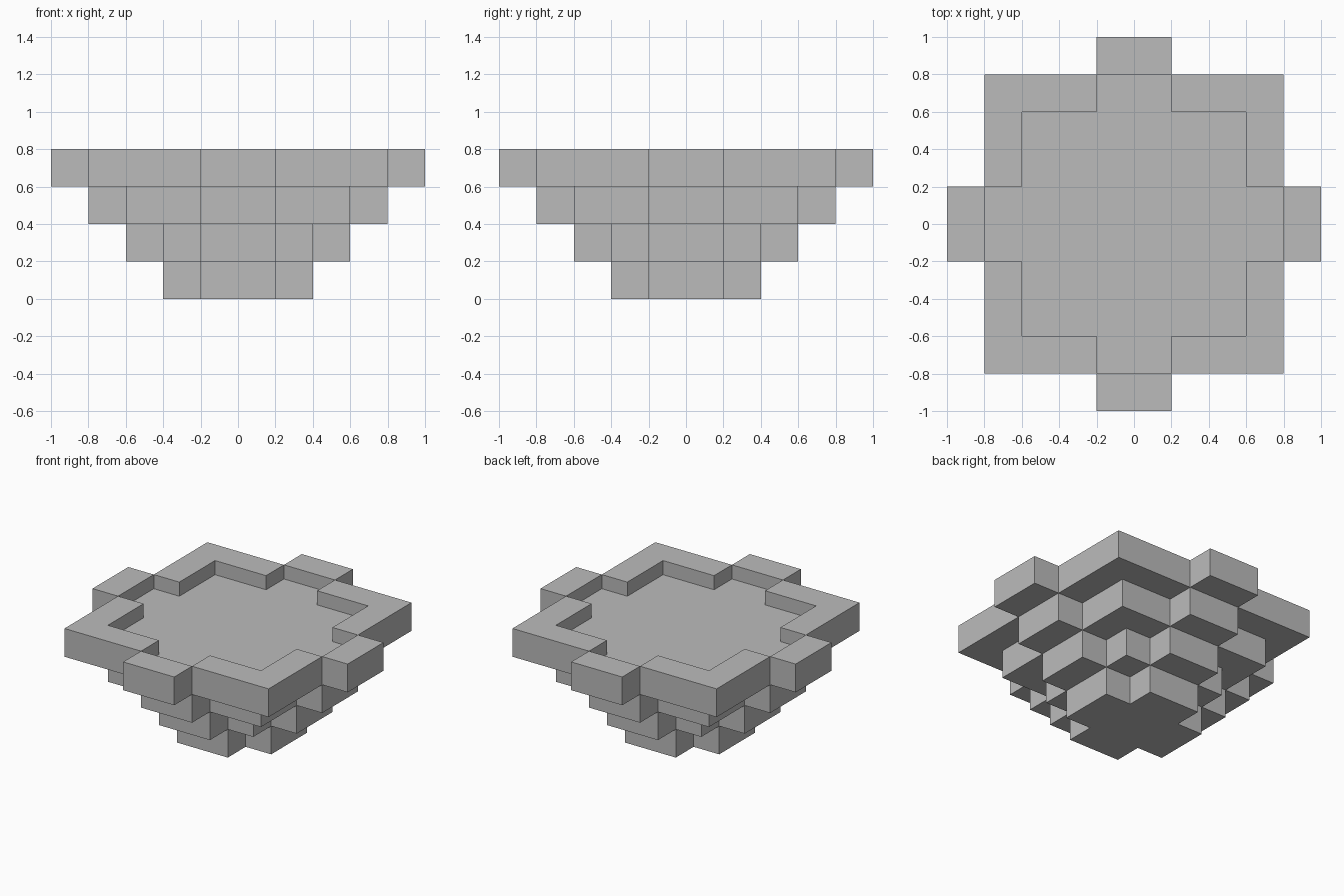
import bpy
import bmesh

if "Cube" in bpy.data.objects:
    bpy.data.objects.remove(bpy.data.objects["Cube"])

U = 0.2  # block size: step height, ledge width and half-width of the arms

stone = bpy.data.materials.new("grey_stone")
stone.use_nodes = True
stone.diffuse_color = (0.5, 0.5, 0.5, 1)
bsdf = next(n for n in stone.node_tree.nodes if n.type == "BSDF_PRINCIPLED")
bsdf.inputs["Base Color"].default_value = (0.5, 0.5, 0.5, 1)
bsdf.inputs["Roughness"].default_value = 0.9


def turned(points, quarter):
    """Rotate 2D points by quarter turns about the centre."""
    for _ in range(quarter):
        points = [(-y, x) for x, y in points]
    return points


def unique(points):
    """Drop repeated corners, which appear in the smallest tier."""
    result = []
    for x, y in points:
        p = (round(x, 3), round(y, 3))
        if p not in result:
            result.append(p)
    return result


def plan(s):
    """Square of half-width s with one short arm on every side."""
    quadrant = [(s + U, -U), (s + U, U), (s, U), (s, s), (U, s)]
    return unique(p for q in range(4) for p in turned(quadrant, q))


def add_flat(bm, points, z, up):
    face = bm.faces.new([bm.verts.new((x, y, z)) for x, y in points])
    if not up:
        face.normal_flip()


def add_walls(bm, s, z0, z1, outward=True):
    points = plan(s)
    for a, b in zip(points, points[1:] + points[:1]):
        corners = [(*a, z0), (*b, z0), (*b, z1), (*a, z1)]
        face = bm.faces.new([bm.verts.new(c) for c in corners])
        if not outward:
            face.normal_flip()


def add_ledge(bm, s, z, up):
    """Area between the plan of half-width s and the next smaller one."""
    i = s - U
    corner = unique([(s, U), (s, s), (U, s), (U, i), (i, i), (i, U)])
    arm = [(s, -U), (s + U, -U), (s + U, U), (s, U)]
    for q in range(4):
        add_flat(bm, turned(corner, q), z, up)
        add_flat(bm, turned(arm, q), z, up)


def finish(bm, name):
    mesh = bpy.data.meshes.new(name)
    bm.to_mesh(mesh)
    bm.free()
    mesh.materials.append(stone)
    bpy.context.collection.objects.link(bpy.data.objects.new(name, mesh))


# Stepped base, each tier one block wider than the one below
for k, name in enumerate(["foot_tier", "lower_tier", "upper_tier"]):
    bm = bmesh.new()
    s = U * (k + 1)
    add_walls(bm, s, U * k, U * (k + 1))
    if k == 0:
        add_flat(bm, plan(s), 0, up=False)
    else:
        add_ledge(bm, s, U * k, up=False)
    finish(bm, name)

# Raised rim around the basin
floor_z, bottom_z, top_z = 3.5 * U, 3 * U, 4 * U
bm = bmesh.new()
add_walls(bm, 4 * U, bottom_z, top_z)
add_walls(bm, 3 * U, floor_z, top_z, outward=False)
add_ledge(bm, 4 * U, bottom_z, up=False)
add_ledge(bm, 4 * U, top_z, up=True)
bmesh.ops.remove_doubles(bm, verts=bm.verts, dist=0.0001)
finish(bm, "rim")

# Sunken basin floor
bm = bmesh.new()
add_flat(bm, plan(3 * U), floor_z, up=True)
finish(bm, "basin_floor")
